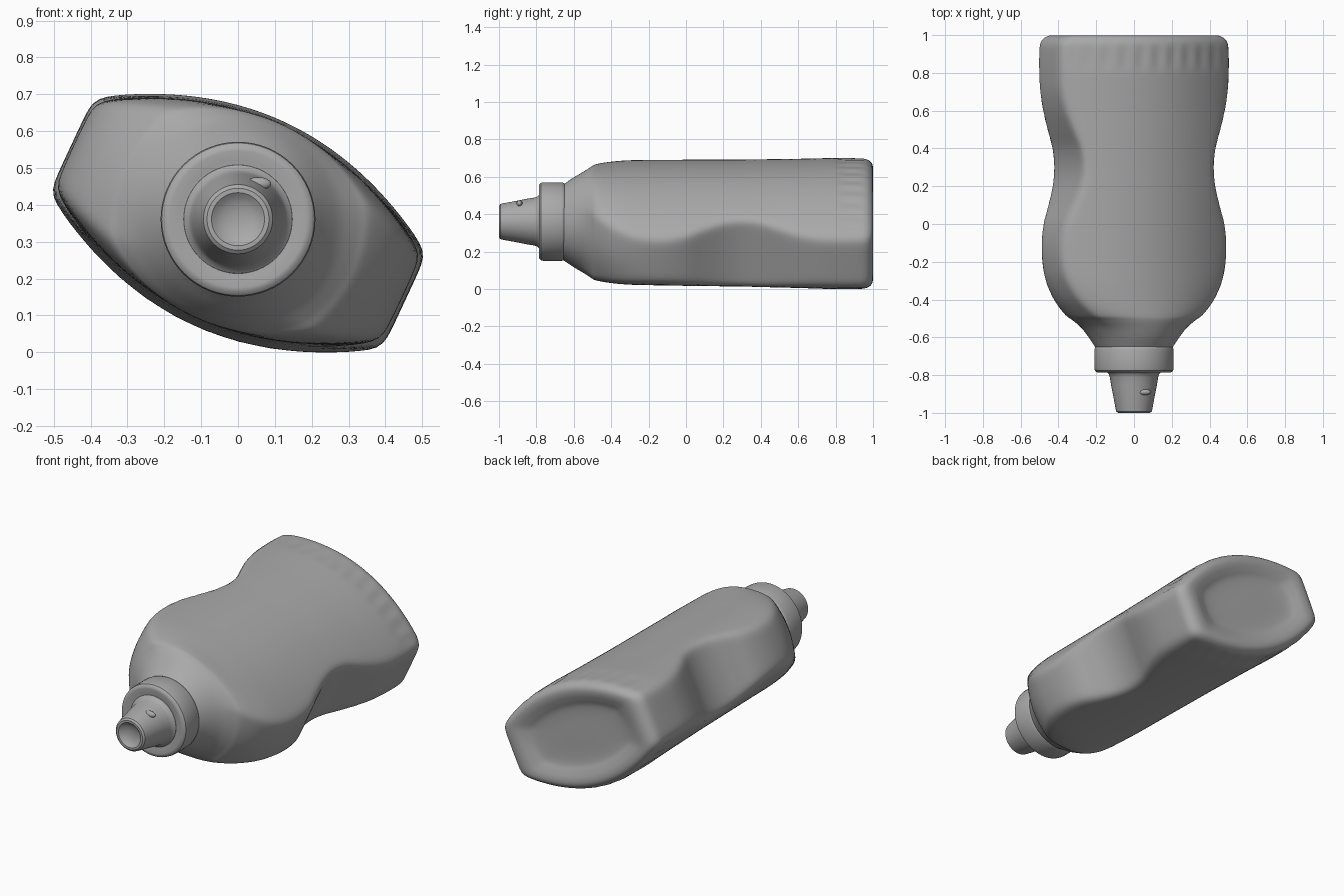
import bpy, bmesh, math
from mathutils import Vector

if "Cube" in bpy.data.objects:
    bpy.data.objects.remove(bpy.data.objects["Cube"], do_unlink=True)

grey = bpy.data.materials.new("plain grey")
grey.use_nodes = True
colour = (0.4, 0.4, 0.4, 1)
grey.diffuse_color = colour
grey.node_tree.nodes["Principled BSDF"].inputs["Base Color"].default_value = colour

AXIS_Z = 0.361                 # height of the cap axis
TILT = math.radians(-25)       # the bottle lies rolled about its long axis


def skin(name, rings, angle):
    """Join closed rings of points into a smooth capped surface."""
    bm = bmesh.new()
    loops = [[bm.verts.new(p) for p in ring] for ring in rings]
    n = len(loops[0])
    for a, b in zip(loops, loops[1:]):
        for i in range(n):
            j = (i + 1) % n
            bm.faces.new((a[i], a[j], b[j], b[i]))
    bm.faces.new(loops[0])
    bm.faces.new(loops[-1])
    bmesh.ops.recalc_face_normals(bm, faces=bm.faces[:])
    mesh = bpy.data.meshes.new(name)
    bm.to_mesh(mesh)
    bm.free()
    mesh.materials.append(grey)
    ob = bpy.data.objects.new(name, mesh)
    bpy.context.collection.objects.link(ob)
    bpy.ops.object.select_all(action='DESELECT')
    ob.select_set(True)
    bpy.context.view_layer.objects.active = ob
    bpy.ops.object.shade_smooth_by_angle(angle=math.radians(angle))


def lathe(name, profile, n=64):
    rings = [[(r * math.cos(2 * math.pi * i / n), y, AXIS_Z + r * math.sin(2 * math.pi * i / n))
              for i in range(n)] for y, r in profile]
    skin(name, rings, 35)


def body_ring(y, w, h, oval, n=160):
    """Two shallow arcs cut off by flat sides, blended towards an oval."""
    k, p = 0.64, 30
    zc = 0.357 - 0.007 * min(1, max(0, (y + 0.45) / 1.3))
    pts = []
    for i in range(n):
        t = 2 * math.pi * (i + 0.5) / n
        c, s = abs(math.cos(t)), abs(math.sin(t))
        side = w / c
        arc = (-s + math.sqrt(s * s + 4 * k * c * c * h)) / (2 * k * c * c)
        lens = (side ** -p + arc ** -p) ** (-1 / p)
        ellipse = 1 / math.hypot(c / w, s / h)
        r = lens + (ellipse - lens) * oval
        u, v = r * math.cos(t), r * math.sin(t)
        # shallow grip flutes near the base
        if 0.8 < y < 0.97 and abs(u) < 0.46:
            v -= math.copysign(0.005, v) * math.sin((y - 0.8) / 0.17 * math.pi) \
                * (0.5 + 0.5 * math.cos(u * 2 * math.pi / 0.092)) * (s > 0.3)
        pts.append((u * math.cos(TILT) - v * math.sin(TILT), y,
                    zc + u * math.sin(TILT) + v * math.cos(TILT)))
    return pts


# Body stations: position along y, half width, half thickness, ovalness
stations = [
    (-0.66, 0.20, 0.20, 1), (-0.645, 0.21, 0.21, 1), (-0.60, 0.24, 0.24, 1),
    (-0.55, 0.28, 0.266, 0.95), (-0.51, 0.325, 0.283, 0.8), (-0.48, 0.36, 0.287, 0.6),
    (-0.40, 0.422, 0.285, 0.4), (-0.30, 0.468, 0.285, 0.2), (-0.20, 0.488, 0.285, 0.08),
    (-0.10, 0.49, 0.286, 0.03), (0.0, 0.472, 0.287, 0), (0.10, 0.432, 0.288, 0),
    (0.20, 0.398, 0.289, 0), (0.30, 0.385, 0.29, 0), (0.40, 0.398, 0.292, 0),
    (0.50, 0.435, 0.294, 0), (0.60, 0.47, 0.296, 0), (0.70, 0.492, 0.299, 0),
    (0.80, 0.499, 0.302, 0), (0.90, 0.499, 0.302, 0), (0.955, 0.493, 0.298, 0),
    (0.985, 0.472, 0.282, 0.02), (0.998, 0.44, 0.26, 0.08), (0.997, 0.40, 0.23, 0.2),
    (0.985, 0.36, 0.195, 0.4), (0.971, 0.31, 0.16, 0.5), (0.966, 0.22, 0.11, 0.6),
    (0.966, 0.06, 0.03, 1)]

# Smooth the stations with a Catmull-Rom pass
STEPS = 4
rings = []
for i in range(len(stations) - 1):
    a, b, c, d = (Vector(stations[min(max(i + o, 0), len(stations) - 1)]) for o in (-1, 0, 1, 2))
    for s in range(STEPS):
        t = s / STEPS
        q = 0.5 * (2 * b + (c - a) * t + (2 * a - 5 * b + 4 * c - d) * t ** 2
                   + (3 * b - a - 3 * c + d) * t ** 3)
        rings.append(body_ring(q[0], q[1], q[2], min(1, max(0, q[3]))))
rings.append(body_ring(*stations[-1]))
skin("bottle_body", rings, 50)

# Screw cap with rounded rims
lathe("screw_cap", [
    (-0.64, 0.17), (-0.645, 0.198), (-0.652, 0.206), (-0.665, 0.21), (-0.762, 0.21),
    (-0.776, 0.207), (-0.785, 0.197), (-0.787, 0.185), (-0.782, 0.16), (-0.78, 0.12)])

# Tapered nozzle with a flared foot and a dished tip
lathe("nozzle", [
    (-0.77, 0.15), (-0.783, 0.147), (-0.792, 0.135), (-0.81, 0.128), (-0.85, 0.122),
    (-0.92, 0.108), (-0.975, 0.098), (-0.992, 0.094), (-1.0, 0.084), (-1.0, 0.072),
    (-0.992, 0.062), (-0.982, 0.045), (-0.977, 0.02), (-0.976, 0.005)])

# Small catch on top of the nozzle
bpy.ops.mesh.primitive_uv_sphere_add(segments=16, ring_count=8, radius=1,
                                     location=(0.055, -0.89, AXIS_Z + 0.096))
catch = bpy.context.object
catch.name = "nozzle_catch"
catch.scale = (0.035, 0.016, 0.018)
catch.data.materials.append(grey)
bpy.ops.object.shade_smooth()
